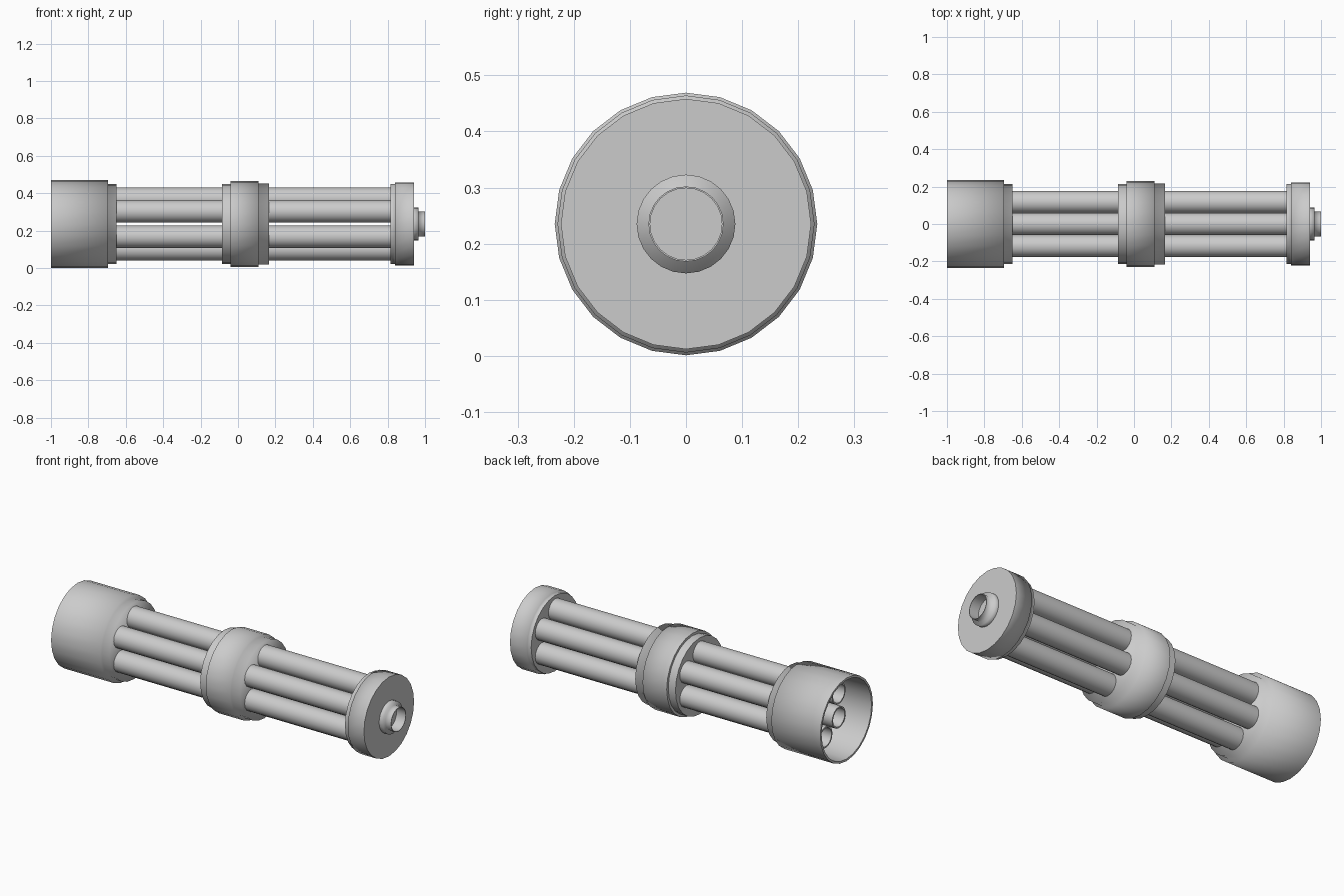
import bpy, bmesh, math

if "Cube" in bpy.data.objects:
    bpy.data.objects.remove(bpy.data.objects["Cube"])

CZ = 0.235  # height of the long axis


def lathe(name, profile, sides=24, cy=0.0, cz=CZ, sharp=()):
    """Revolve (x, radius) points around an x-parallel axis; sharp = profile indices with hard edges."""
    bm = bmesh.new()
    rings = []
    for x, r in profile:
        if r == 0:
            rings.append([bm.verts.new((x, cy, cz))])
        else:
            rings.append([bm.verts.new((x, cy + r * math.sin(2 * math.pi * i / sides),
                                        cz + r * math.cos(2 * math.pi * i / sides)))
                          for i in range(sides)])
    for a, b in zip(rings, rings[1:]):
        for i in range(sides):
            j = (i + 1) % sides
            if len(a) == 1:
                bm.faces.new((a[0], b[j], b[i]))
            elif len(b) == 1:
                bm.faces.new((a[i], a[j], b[0]))
            else:
                bm.faces.new((a[i], a[j], b[j], b[i]))
    for f in bm.faces:
        f.smooth = True
    for k in sharp:
        ring = rings[k]
        for i in range(sides):
            e = bm.edges.get((ring[i], ring[(i + 1) % sides]))
            if e:
                e.smooth = False
    bmesh.ops.recalc_face_normals(bm, faces=bm.faces)
    mesh = bpy.data.meshes.new(name)
    bm.to_mesh(mesh)
    bm.free()
    ob = bpy.data.objects.new(name, mesh)
    bpy.context.collection.objects.link(ob)
    return ob


# hollow muzzle shroud, open at -x, stepped collar behind it
lathe("muzzle_shroud", [(-0.70, 0), (-0.70, 0.215), (-1.0, 0.222), (-1.0, 0.234),
                        (-0.695, 0.234), (-0.695, 0.215), (-0.65, 0.215), (-0.65, 0)],
      sharp=(1, 2, 3))

# middle clamp with a stepped collar on both sides
lathe("middle_clamp", [(-0.085, 0), (-0.085, 0.215), (-0.04, 0.215), (-0.04, 0.229),
                       (0.11, 0.229), (0.11, 0.216), (0.165, 0.216), (0.165, 0)],
      sharp=(1, 2, 3))

# rear cap
lathe("rear_cap", [(0.815, 0), (0.815, 0.213), (0.84, 0.213), (0.84, 0.223),
                   (0.94, 0.223), (0.94, 0)], sharp=(1, 4))

# stepped open spindle socket on the rear cap
lathe("spindle_socket", [(0.94, 0.088), (0.965, 0.088), (0.965, 0.067), (1.0, 0.067),
                         (1.0, 0.064), (0.942, 0.064)], sharp=(3, 4))

# six hollow barrels around the axis, the first on top
for n in range(6):
    a = n * math.pi / 3
    lathe(f"barrel_{n + 1}", [(-0.78, 0), (-0.78, 0.052), (-0.87, 0.052), (-0.87, 0.06), (0.82, 0.06)],
          sides=16, cy=0.135 * math.sin(a), cz=CZ + 0.135 * math.cos(a), sharp=(1, 2, 3))
